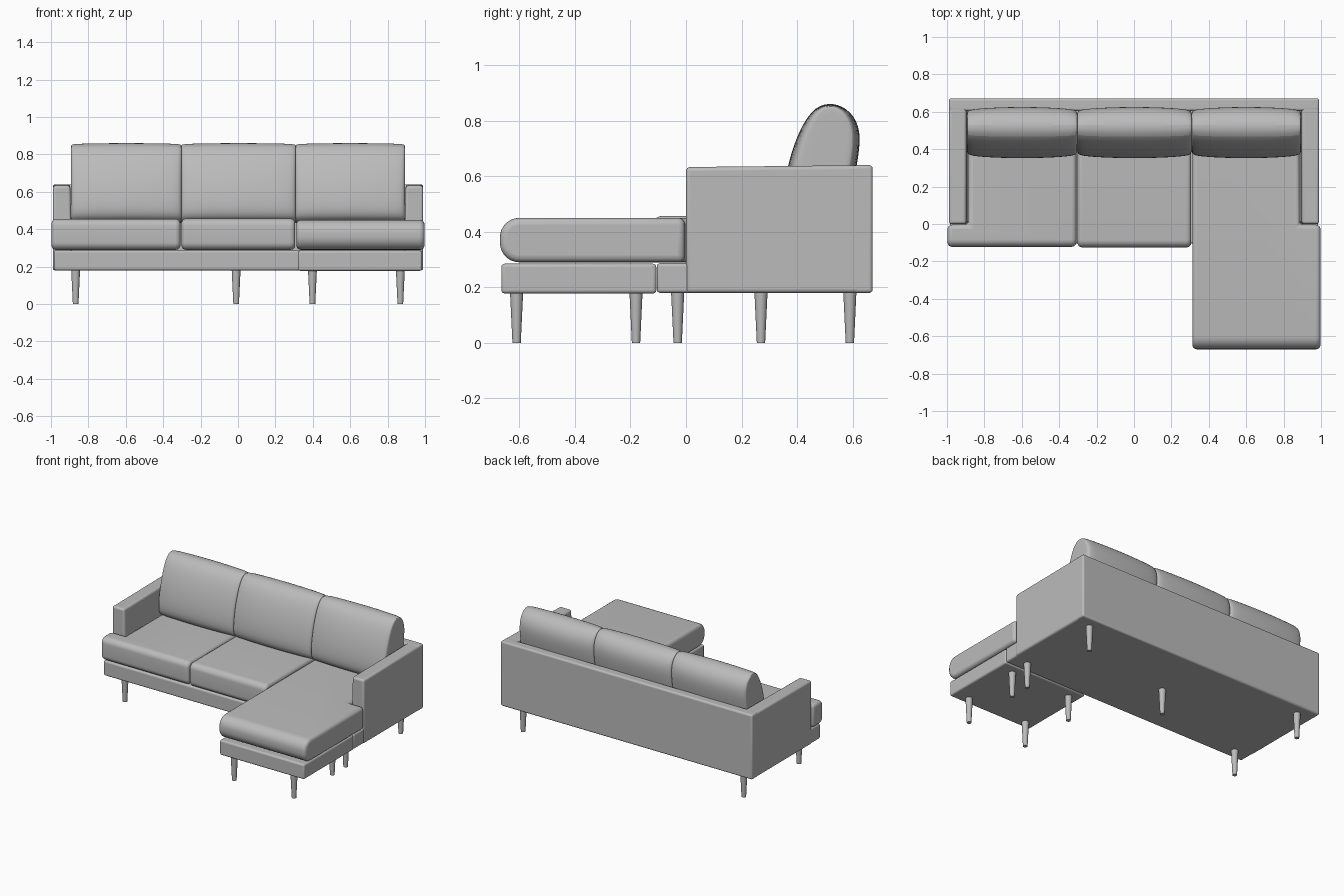
import bpy
import bmesh
import math
from mathutils import Vector

cube = bpy.data.objects.get("Cube")
if cube:
    bpy.data.objects.remove(cube, do_unlink=True)

fabric = bpy.data.materials.new("grey fabric")
fabric.use_nodes = True
GREY = (0.5, 0.5, 0.5, 1)
fabric.diffuse_color = GREY
fabric.node_tree.nodes["Principled BSDF"].inputs["Base Color"].default_value = GREY


def finish(name, bm, bevel=0.0, subdivide=0):
    """Turn a bmesh into a smooth shaded object."""
    bmesh.ops.recalc_face_normals(bm, faces=bm.faces)
    mesh = bpy.data.meshes.new(name)
    bm.to_mesh(mesh)
    bm.free()
    mesh.materials.append(fabric)
    obj = bpy.data.objects.new(name, mesh)
    bpy.context.collection.objects.link(obj)
    if bevel:
        mod = obj.modifiers.new("rounded edges", 'BEVEL')
        mod.width = bevel
        mod.segments = 4
        mod.limit_method = 'ANGLE'
        mod.angle_limit = math.radians(40)
    if subdivide:
        mod = obj.modifiers.new("soft", 'SUBSURF')
        mod.levels = mod.render_levels = subdivide
    bpy.ops.object.select_all(action='DESELECT')
    obj.select_set(True)
    bpy.context.view_layer.objects.active = obj
    bpy.ops.object.shade_smooth_by_angle(angle=math.radians(40))
    return obj


def prism(outline, z0, z1):
    """Extrude a plan outline upwards."""
    bm = bmesh.new()
    face = bm.faces.new([bm.verts.new((x, y, z0)) for x, y in outline])
    up = bmesh.ops.extrude_face_region(bm, geom=[face], use_keep_orig=True)["geom"]
    for v in up:
        if isinstance(v, bmesh.types.BMVert):
            v.co.z = z1
    return bm


def rect(x0, x1, y0, y1):
    return [(x0, y0), (x1, y0), (x1, y1), (x0, y1)]


# Upholstered base under the seat and under the chaise
finish("seat_base", prism(rect(-0.985, 0.985, -0.105, 0.66), 0.18, 0.287), 0.012)
finish("chaise_base", prism(rect(0.32, 0.985, -0.665, -0.107), 0.178, 0.285), 0.012)

# Back panel
finish("back_panel", prism(rect(-0.99, 0.99, 0.605, 0.672), 0.18, 0.64), 0.012)

# Arms, slimmer towards the top and a little lower at the front
for side, label in ((1, "left"), (-1, "right")):
    bm = prism(rect(0.885, 0.99, 0.0, 0.67), 0.18, 0.64)
    for v in bm.verts:
        if v.co.z > 0.5:
            if v.co.x < 0.95:
                v.co.x += 0.012
            if v.co.y < 0.1:
                v.co.z -= 0.007
        v.co.x *= side
    finish(label + "_arm", bm, 0.014)


# Seat cushions: rounded front edge, the outer ones wrap in front of the arms
def seat_cushion(name, outline, top, front_radius):
    bm = prism(outline, 0.29, top)
    front = min(y for x, y in outline)
    edges = [e for e in bm.edges
             if all(abs(v.co.y - front) < 0.001 for v in e.verts)
             and abs(e.verts[0].co.z - e.verts[1].co.z) < 0.001]
    bmesh.ops.bevel(bm, geom=edges, offset=front_radius, segments=7,
                    profile=0.5, affect='EDGES')
    finish(name, bm, 0.024)


def wrapped(inner, outer, arm, front):
    return [(inner, front), (outer, front), (outer, -0.004),
            (arm, -0.004), (arm, 0.6), (inner, 0.6)]


seat_cushion("right_seat_cushion", wrapped(-0.308, -0.997, -0.884, -0.122), 0.455, 0.04)
seat_cushion("middle_seat_cushion", rect(-0.302, 0.306, -0.125, 0.6), 0.457, 0.04)
seat_cushion("chaise_cushion", wrapped(0.312, 0.997, 0.884, -0.67), 0.45, 0.07)

# Back cushions: leaning side profile lofted across the width, thinner at the ends
PROFILE = [(0.37, 0.43), (0.345, 0.51), (0.37, 0.66), (0.415, 0.78),
           (0.465, 0.852), (0.53, 0.867), (0.595, 0.835), (0.632, 0.76),
           (0.615, 0.64), (0.59, 0.52), (0.57, 0.43)]
HALF = [(1.0, 0.6), (1.0, 0.8), (0.93, 0.92), (0.5, 0.99)]
SECTIONS = [(-u, s) for u, s in HALF] + [(0, 1.02)] + HALF[::-1]


def back_cushion(name, x0, x1):
    bm = bmesh.new()
    mid, half = (x0 + x1) / 2, (x1 - x0) / 2
    rings = []
    for u, s in SECTIONS:
        ring = []
        for y, z in PROFILE:
            centre = 0.47 + (z - 0.45) * 0.12
            ring.append(bm.verts.new((mid + u * half, centre + (y - centre) * s,
                                      0.45 + (z - 0.45) * (0.9 + 0.1 * s))))
        rings.append(ring)
    n = len(PROFILE)
    for a, b in zip(rings, rings[1:]):
        for i in range(n):
            j = (i + 1) % n
            bm.faces.new((a[i], a[j], b[j], b[i]))
    bm.faces.new(rings[0])
    bm.faces.new(rings[-1])
    finish(name, bm, subdivide=2)


back_cushion("right_back_cushion", -0.893, -0.302)
back_cushion("middle_back_cushion", -0.304, 0.309)
back_cushion("left_back_cushion", 0.307, 0.893)

# Tapered legs
LEGS = [(-0.868, 0.59), (0.868, 0.59), (-0.01, 0.27), (-0.868, -0.03), (0.868, -0.03),
        (0.398, -0.18), (0.868, -0.18), (0.398, -0.61), (0.868, -0.61)]
for i, (x, y) in enumerate(LEGS):
    bm = bmesh.new()
    bmesh.ops.create_cone(bm, cap_ends=True, segments=20, radius1=0.015,
                          radius2=0.024, depth=0.19)
    bmesh.ops.translate(bm, verts=bm.verts, vec=Vector((x, y, 0.095)))
    finish("leg_%d" % (i + 1), bm)
